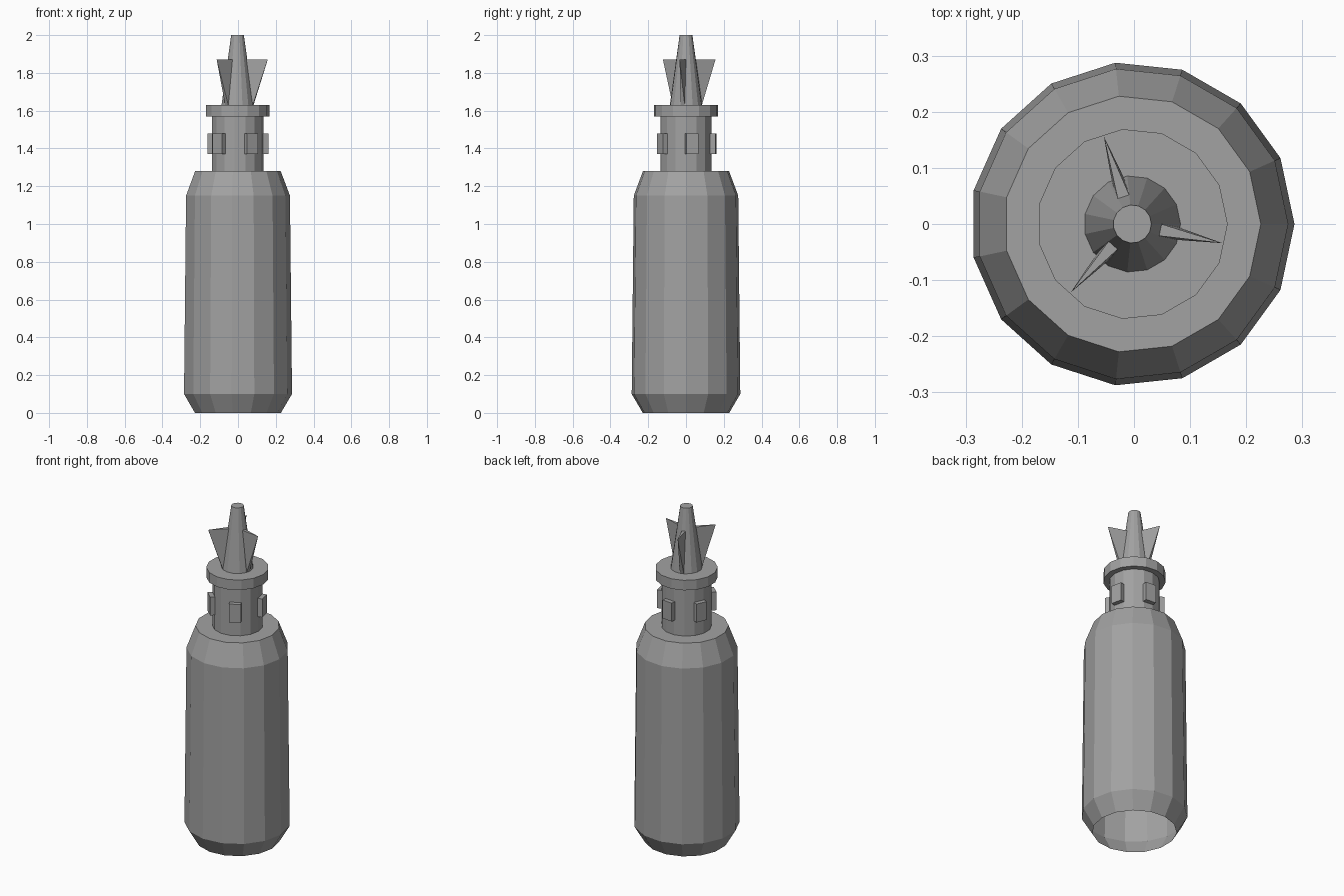
import bpy, bmesh, math
from mathutils import Matrix

cube = bpy.data.objects.get("Cube")
if cube:
    bpy.data.objects.remove(cube, do_unlink=True)

SIDES = 15
CX = -0.003  # axis offset that centres the odd-sided outline

grey = bpy.data.materials.new("plain_grey")
grey.use_nodes = True
colour = (0.36, 0.36, 0.36, 1)
grey.diffuse_color = colour
grey.node_tree.nodes["Principled BSDF"].inputs["Base Color"].default_value = colour


def finish(name, bm):
    bmesh.ops.recalc_face_normals(bm, faces=bm.faces)
    mesh = bpy.data.meshes.new(name)
    bm.to_mesh(mesh)
    bm.free()
    mesh.materials.append(grey)
    obj = bpy.data.objects.new(name, mesh)
    obj.location.x = CX
    bpy.context.collection.objects.link(obj)
    return obj


def lathe(name, profile, cap_bottom=False, cap_top=False):
    """Flat-sided turned part from (radius, height) pairs."""
    bm = bmesh.new()
    rings = []
    for r, z in profile:
        angles = [math.tau * i / SIDES for i in range(SIDES)]
        rings.append([bm.verts.new((r * math.cos(a), r * math.sin(a), z)) for a in angles])
    for low, high in zip(rings, rings[1:]):
        for i in range(SIDES):
            j = (i + 1) % SIDES
            bm.faces.new((low[i], low[j], high[j], high[i]))
    if cap_bottom:
        bm.faces.new(rings[0][::-1])
    if cap_top:
        bm.faces.new(rings[-1])
    return finish(name, bm)


# Bottle body, open underneath
lathe("body", [(0.23, 0), (0.289, 0.1), (0.278, 1.15), (0.229, 1.28)], cap_top=True)

# Neck, collar and tapered nozzle
lathe("neck", [(0.137, 1.28), (0.137, 1.57)])
lathe("collar", [(0.17, 1.57), (0.17, 1.63)], cap_bottom=True, cap_top=True)
lathe("nozzle", [(0.086, 1.63), (0.034, 2.0)], cap_top=True)

# Five grip blocks, each on a flat of the neck
for k in range(5):
    bm = bmesh.new()
    bmesh.ops.create_cube(bm, size=1)
    turn = Matrix.Rotation(math.radians(12 + 72 * k), 4, "Z")
    place = Matrix.Translation((0.142, 0, 1.425))
    size = Matrix.Diagonal((0.036, 0.065, 0.11, 1))
    bm.transform(turn @ place @ size)
    finish(f"grip_block_{k + 1}", bm)

# Three wedge fins, broad against the nozzle and pointed at the upper tip
for k in range(3):
    bm = bmesh.new()
    points = [(0.085, -0.011, 1.63), (0.085, 0.011, 1.63),
              (0.048, 0.011, 1.87), (0.048, -0.011, 1.87), (0.164, 0, 1.87)]
    a, b, c, d, tip = [bm.verts.new(p) for p in points]
    bm.faces.new((a, b, c, d))
    for p, q in ((a, b), (b, c), (c, d), (d, a)):
        bm.faces.new((p, q, tip))
    bm.transform(Matrix.Rotation(math.radians(-12 + 120 * k), 4, "Z"))
    finish(f"fin_{k + 1}", bm)
